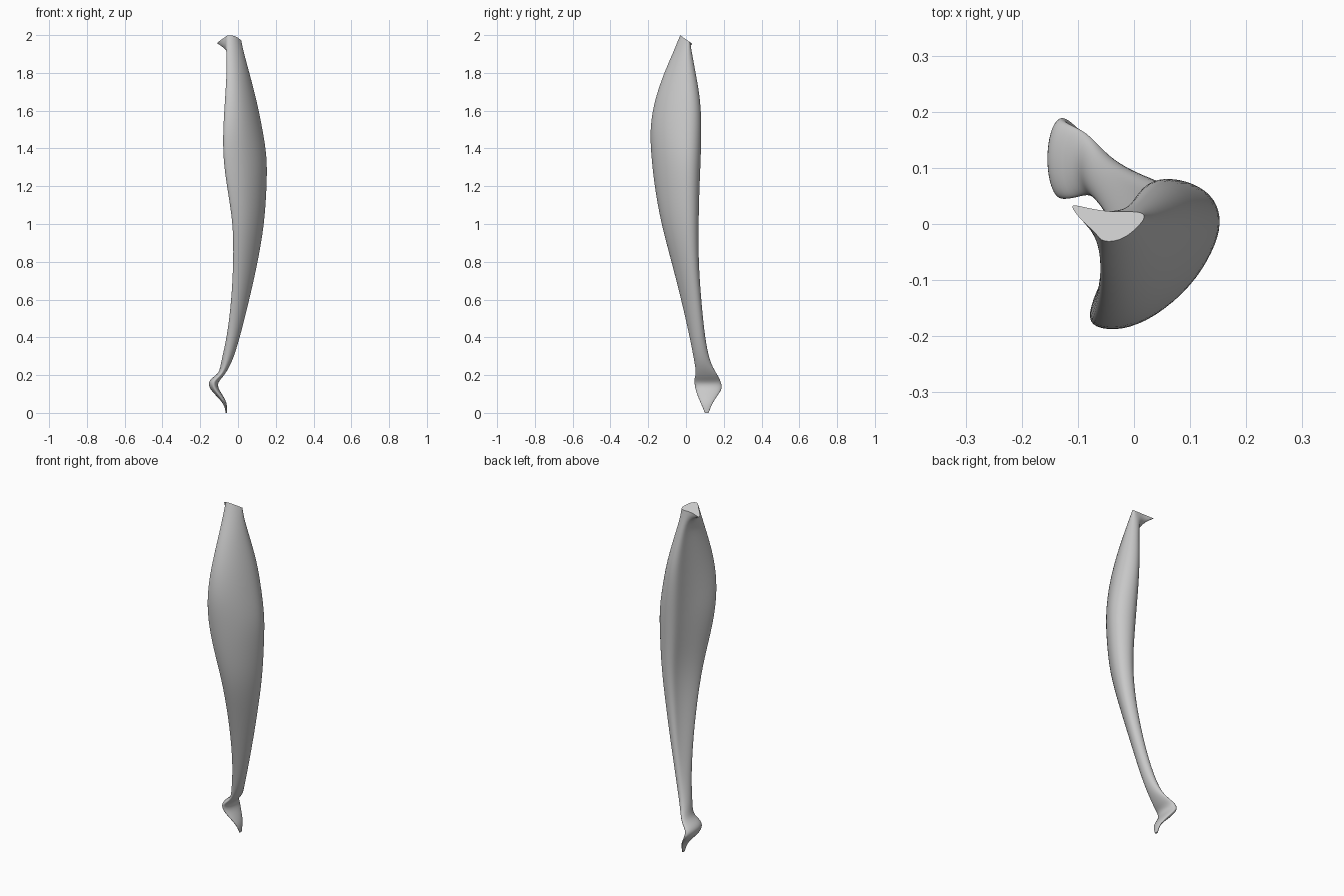
import bpy, bmesh, math

cube = bpy.data.objects.get("Cube")
if cube:
    bpy.data.objects.remove(cube)

grey = bpy.data.materials.new("mid grey")
grey.use_nodes = True
grey.diffuse_color = (0.58, 0.58, 0.58, 1)
grey.node_tree.nodes["Principled BSDF"].inputs["Base Color"].default_value = grey.diffuse_color

# Belly cross-section in a unit box: bulging outside, hollow on the inner back side
BELLY = [(0, .1), (.05, .02), (.27, 0), (.52, .08), (.77, .27), (.93, .5), (1, .7),
         (.95, .87), (.8, .97), (.62, 1), (.46, .93), (.4, .76), (.27, .55), (.1, .32)]
N = len(BELLY)
OVAL = [(.5 + .5 * math.cos(a), .5 + .5 * math.sin(a))
        for a in (math.radians(205 + 360 * i / N) for i in range(N))]

# Slanted top end with a pointed lip
LIP = [(-.068, -.015), (-.06, -.03), (-.04, -.032), (-.02, -.026), (-.005, -.016),
       (.005, -.006), (.016, .005), (.02, .015), (.012, .022), (-.015, .022),
       (-.05, .022), (-.09, .03), (-.12, .038), (-.09, .002)]

# Bounds of each section: height, x low, x high, y low, y high
BODY = [
    (1.91, -.06, .03, -.066, .03), (1.8, -.06, .06, -.115, .05),
    (1.65, -.07, .1, -.167, .077), (1.5, -.08, .13, -.19, .08),
    (1.35, -.08, .155, -.181, .077), (1.2, -.06, .152, -.165, .07),
    (1, -.025, .14, -.13, .065), (.8, -.025, .105, -.075, .065),
    (.6, -.035, .06, -.025, .08), (.4, -.06, .01, .02, .1),
    (.27, -.09, -.03, .045, .125), (.21, -.098, -.066, .055, .16),
]
TAIL = [
    (.185, -.14, -.085, .045, .175), (.16, -.158, -.108, .045, .185),
    (.13, -.15, -.105, .05, .192), (.1, -.125, -.085, .058, .172),
    (.06, -.085, -.062, .075, .145), (.03, -.07, -.057, .088, .13),
    (0, -.065, -.057, .1, .12),
]


def section(z, x0, x1, y0, y1):
    """Fit the outline to its bounds, turning oval toward the tail."""
    w = min(1, max(0, (.65 - z) / .4))
    pts = []
    for (a, b), (c, d) in zip(BELLY, OVAL):
        u = .5 + 1.04 * (a + (c - a) * w - .5)
        v = .5 + 1.04 * (b + (d - b) * w - .5)
        pts.append((x0 + u * (x1 - x0), y0 + v * (y1 - y0), z))
    return pts


# Loft all sections into one closed skin
rings = [[(x, y, 2 - .7 * (y + .032)) for x, y in LIP]]
rings += [section(*row) for row in BODY + TAIL]

bm = bmesh.new()
loops = [[bm.verts.new(p) for p in ring] for ring in rings]
for upper, lower in zip(loops, loops[1:]):
    for i in range(N):
        j = (i + 1) % N
        bm.faces.new((upper[i], lower[i], lower[j], upper[j]))
caps = [bm.faces.new(loops[0]), bm.faces.new(loops[-1][::-1])]

# Keep both end rims crisp
crease = bm.edges.layers.float.new("crease_edge")
for cap in caps:
    for edge in cap.edges:
        edge[crease] = 1
bmesh.ops.recalc_face_normals(bm, faces=bm.faces)

mesh = bpy.data.meshes.new("muscle_body")
bm.to_mesh(mesh)
bm.free()
mesh.materials.append(grey)
body = bpy.data.objects.new("muscle_body", mesh)
bpy.context.collection.objects.link(body)

# Smooth rounded surface
smooth = body.modifiers.new("smooth", 'SUBSURF')
smooth.levels = smooth.render_levels = 2
bpy.ops.object.select_all(action='DESELECT')
body.select_set(True)
bpy.context.view_layer.objects.active = body
bpy.ops.object.modifier_apply(modifier=smooth.name)
bpy.ops.object.shade_smooth_by_angle(angle=math.radians(40))
